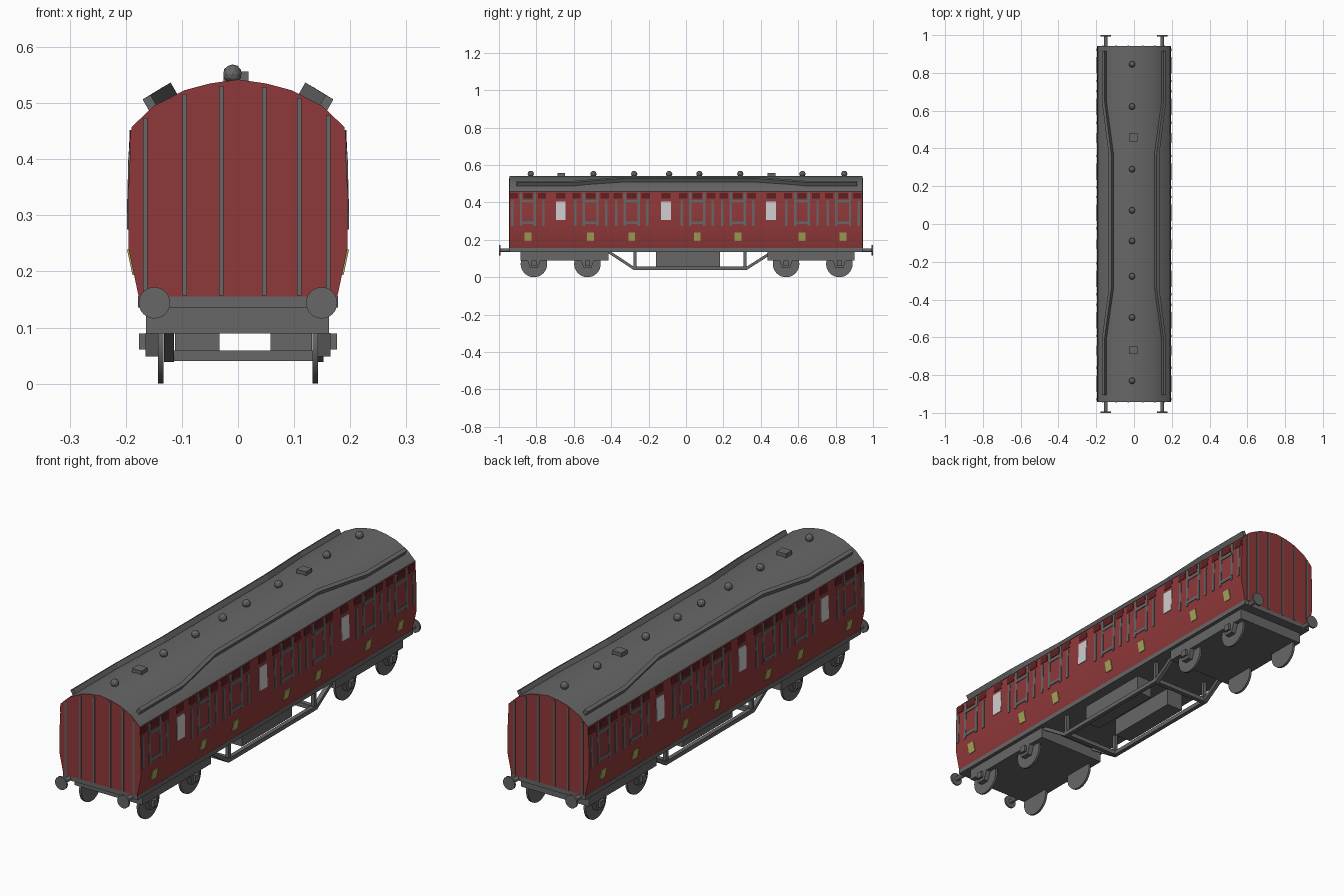
import bpy, bmesh, math
from mathutils import Vector, Matrix

if "Cube" in bpy.data.objects:
    bpy.data.objects.remove(bpy.data.objects["Cube"])


def material(name, r, g, b):
    m = bpy.data.materials.new(name)
    m.diffuse_color = (r, g, b, 1)
    m.use_nodes = True
    m.node_tree.nodes["Principled BSDF"].inputs["Base Color"].default_value = m.diffuse_color
    return m


RED = material("carriage red", 0.28, 0.04, 0.042)
DARK = material("dark red", 0.11, 0.015, 0.016)
GREY = material("grey", 0.135, 0.135, 0.135)
WHITE = material("pale glass", 0.62, 0.62, 0.62)
YELLOW = material("yellow", 0.40, 0.40, 0.10)


def finish(name, bm, *mats, smooth=False):
    bmesh.ops.recalc_face_normals(bm, faces=bm.faces)
    me = bpy.data.meshes.new(name)
    bm.to_mesh(me)
    bm.free()
    ob = bpy.data.objects.new(name, me)
    bpy.context.collection.objects.link(ob)
    for m in mats:
        me.materials.append(m)
    if smooth:
        bpy.ops.object.select_all(action='DESELECT')
        ob.select_set(True)
        bpy.context.view_layer.objects.active = ob
        bpy.ops.object.shade_smooth_by_angle(angle=math.radians(30))
    return ob


def add_hull(bm, a, b):
    """Prism joining two matching rings of points."""
    va = [bm.verts.new(p) for p in a]
    vb = [bm.verts.new(p) for p in b]
    n = len(va)
    bm.faces.new(va)
    bm.faces.new(vb[::-1])
    for i in range(n):
        bm.faces.new((va[i], vb[i], vb[(i + 1) % n], va[(i + 1) % n]))


def add_box(bm, x0, x1, y0, y1, z0, z1):
    ring = lambda z: [(x0, y0, z), (x1, y0, z), (x1, y1, z), (x0, y1, z)]
    add_hull(bm, ring(z0), ring(z1))


def add_cyl(bm, centre, r, depth, axis, n=24):
    rot = Matrix.Rotation(math.pi / 2, 4, 'Y' if axis == 'X' else 'X')
    bmesh.ops.create_cone(bm, cap_ends=True, segments=n, radius1=r, radius2=r,
                          depth=depth, matrix=Matrix.Translation(centre) @ rot)


def add_sweep(bm, path, across, up):
    """Rectangular bar following a path, with fixed section vectors."""
    rings = []
    for p in path:
        p = Vector(p)
        rings.append([bm.verts.new(p + across * s + up * t)
                      for s, t in ((-1, -1), (1, -1), (1, 1), (-1, 1))])
    for a, b in zip(rings, rings[1:]):
        for i in range(4):
            bm.faces.new((a[i], a[(i + 1) % 4], b[(i + 1) % 4], b[i]))
    bm.faces.new(rings[0])
    bm.faces.new(rings[-1][::-1])


# Body shell: half profile mirrored and extruded, roof coloured by height
END = 0.943
SIDE = [(0.177, 0.155), (0.195, 0.24), (0.195, 0.35), (0.19, 0.457)]
ROOF = [(0.19, 0.457), (0.15, 0.495), (0.095, 0.523), (0.05, 0.535), (0, 0.542)]
half = SIDE + ROOF[1:]
outline = half + [(-x, z) for x, z in half[-2::-1]]
bm = bmesh.new()
add_hull(bm, [(x, -END, z) for x, z in outline], [(x, END, z) for x, z in outline])
bm.normal_update()
for f in bm.faces:
    if f.calc_center_median().z > 0.457 and abs(f.normal.y) < 0.5:
        f.material_index = 1
finish("carriage_body", bm, RED, GREY, smooth=True)


def side_x(z):
    for (xa, za), (xb, zb) in zip(SIDE, SIDE[1:]):
        if z <= zb:
            return xa + (xb - xa) * (z - za) / (zb - za)
    return SIDE[-1][0]


def roof_z(x):
    x = abs(x)
    for (xa, za), (xb, zb) in zip(ROOF, ROOF[1:]):
        if x >= xb:
            return za + (zb - za) * (x - xa) / (xb - xa)


def side_plates(name, rects, mat, t=0.003):
    """Thin plates (y centre, width, z0, z1) lying on both body sides."""
    bm = bmesh.new()
    for s in (-1, 1):
        for y, w, z0, z1 in rects:
            ring = lambda z: [(s * (side_x(z) + d), y + e * w / 2, z)
                              for d, e in ((-0.004, -1), (t, -1), (t, 1), (-0.004, 1))]
            add_hull(bm, ring(z0), ring(z1))
    finish(name, bm, mat)


# Side details: doors with frames, pillars, toplights, windows, class panels
DOORS = [-0.845, -0.51, -0.29, 0.06, 0.277, 0.62, 0.84]
WINDOWS = [-0.67, -0.107, 0.455]
frames, toplights = [], []
for d in DOORS:
    frames += [(d + o, 0.013, 0.275, 0.452) for o in (-0.037, 0.037)]
    frames += [(d, 0.074, z, z + 0.014) for z in (0.285, 0.40)]
    frames += [(d + o, 0.013, 0.275, 0.41) for o in (-0.083, 0.083)]
    toplights += [(d, 0.05, 0.42, 0.45)]
    toplights += [(d + o, 0.044, 0.42, 0.45) for o in (-0.075, 0.075)]
toplights += [(w, 0.05, 0.42, 0.45) for w in WINDOWS]
side_plates("door_frames", frames, GREY)
side_plates("toplights", toplights, DARK, t=0.002)
side_plates("windows", [(w, 0.052, 0.305, 0.405) for w in WINDOWS], WHITE)
side_plates("door_panels", [(d, 0.037, 0.194, 0.239) for d in DOORS], YELLOW)

# End ribs
bm = bmesh.new()
for s in (-1, 1):
    for x in (-0.165, -0.095, -0.03, 0.047, 0.109, 0.161):
        ya, yb = sorted((s * (END - 0.005), s * (END + 0.003)))
        add_box(bm, x - 0.004, x + 0.004, ya, yb, 0.157, roof_z(x) - 0.007)
finish("end_ribs", bm, GREY)

# Roof: bent rain strips, ventilator domes and hatches
bm = bmesh.new()
for s in (-1, 1):
    path = [(s * x, y, z) for x, y, z in (
        (0.157, -0.905, 0.500), (0.157, -0.61, 0.500), (0.121, -0.34, 0.522),
        (0.121, 0.37, 0.522), (0.157, 0.65, 0.500), (0.157, 0.915, 0.500))]
    add_sweep(bm, path, Vector((s * 0.007, 0, -0.004)), Vector((s * 0.006, 0, 0.0105)))
finish("roof_strips", bm, GREY)
bm = bmesh.new()
for y in (-0.83, -0.495, -0.277, -0.09, 0.072, 0.29, 0.622, 0.846):
    bmesh.ops.create_icosphere(bm, subdivisions=2, radius=0.017,
                               matrix=Matrix.Translation((-0.01, y, 0.552)))
finish("roof_vents", bm, GREY)
bm = bmesh.new()
for y in (-0.667, 0.458):
    add_box(bm, -0.026, 0.019, y - 0.021, y + 0.021, 0.53, 0.556)
finish("roof_hatches", bm, GREY)

# Floor frame
bm = bmesh.new()
add_box(bm, -0.178, 0.178, -END, END, 0.136, 0.156)
finish("floor_frame", bm, GREY)

# Bogies, wheels and axle boxes
bogies, wheels, axles = bmesh.new(), bmesh.new(), bmesh.new()
for y0, y1 in ((-0.885, -0.415), (0.435, 0.90)):
    add_box(bogies, -0.164, 0.162, y0, y1, 0.089, 0.138)
for y in (-0.813, -0.527, 0.535, 0.82):
    for s in (-1, 1):
        add_cyl(wheels, (s * 0.138, y, 0.071), 0.071, 0.01, 'X', 32)
        xa, xb = sorted((s * 0.142, s * 0.165))
        sec = [(-0.035, 0.09), (-0.02, 0.048), (0.02, 0.048), (0.035, 0.09)]
        add_hull(axles, [(xa, y + a, z) for a, z in sec], [(xb, y + a, z) for a, z in sec])
        xa, xb = sorted((s * 0.16, s * 0.176))
        add_box(axles, xa, xb, y - 0.014, y + 0.014, 0.061, 0.089)
finish("bogies", bogies, GREY)
finish("wheels", wheels, GREY, smooth=True)
finish("axle_boxes", axles, GREY)

# Underfloor truss with posts and cross bars
bm = bmesh.new()
for x in (-0.123, 0.143):
    add_sweep(bm, [(x, -0.415, 0.137), (x, -0.28, 0.048), (x, 0.325, 0.048),
                   (x, 0.465, 0.137)], Vector((0.009, 0, 0)), Vector((0, 0, 0.009)))
    for y in (-0.272, 0.315):
        add_box(bm, x - 0.008, x + 0.008, y - 0.008, y + 0.008, 0.045, 0.138)
for y in (-0.272, 0.315):
    add_box(bm, -0.123, 0.143, y - 0.01, y + 0.01, 0.04, 0.059)
finish("underfloor_truss", bm, GREY)

# Equipment boxes
bm = bmesh.new()
add_box(bm, -0.112, -0.033, -0.16, 0.182, 0.058, 0.138)
add_box(bm, 0.058, 0.132, -0.16, 0.182, 0.058, 0.138)
finish("equipment_boxes", bm, GREY)

# Buffers
bm = bmesh.new()
for sy in (-1, 1):
    for sx in (-1, 1):
        add_cyl(bm, (sx * 0.149, sy * 0.965, 0.144), 0.010, 0.06, 'Y', 12)
        add_cyl(bm, (sx * 0.149, sy * 0.996, 0.144), 0.028, 0.008, 'Y', 24)
finish("buffers", bm, GREY, smooth=True)
